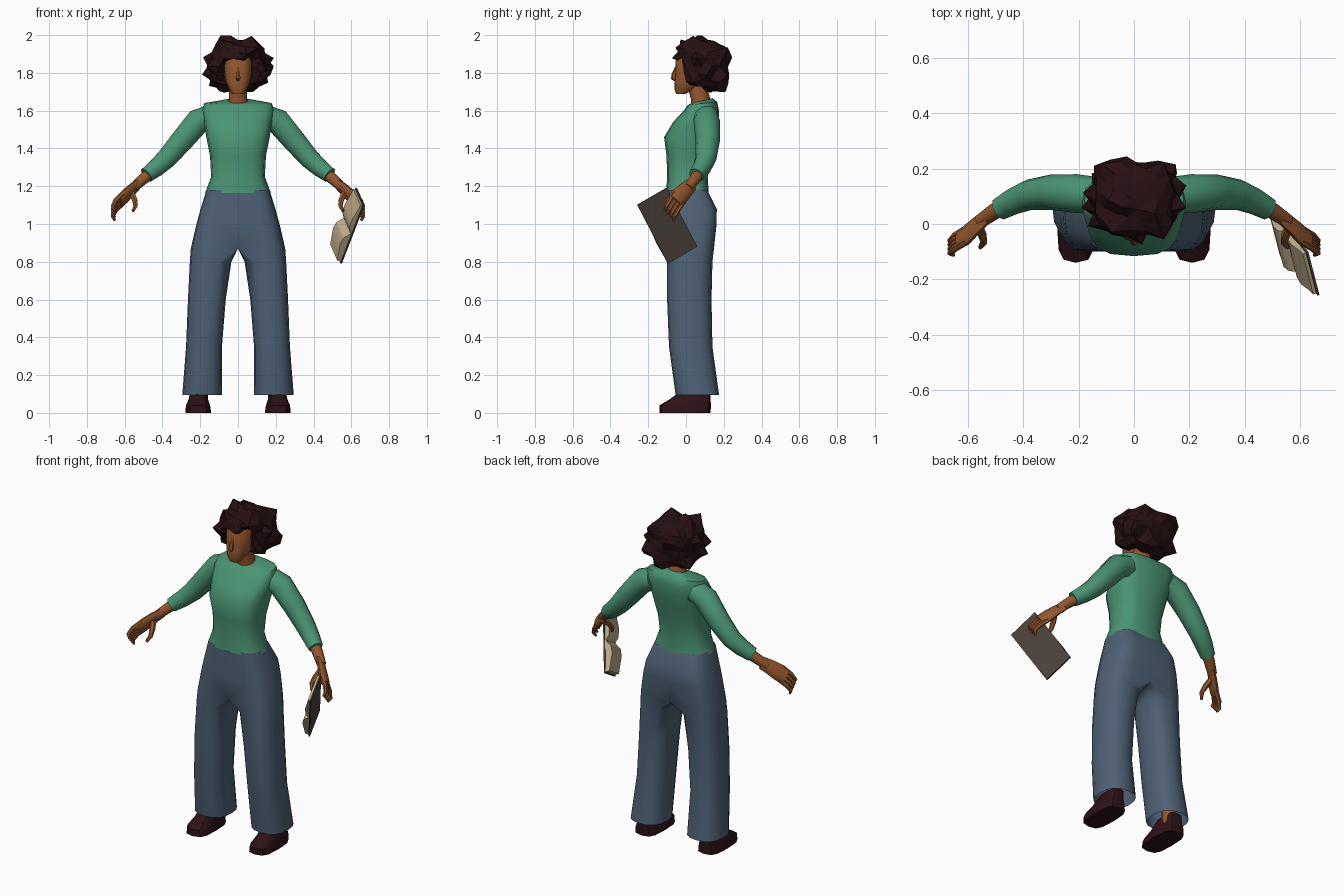
import bpy, bmesh, math, random
from mathutils import Vector

if "Cube" in bpy.data.objects:
    bpy.data.objects.remove(bpy.data.objects["Cube"])
random.seed(4)


def material(name, rgb):
    m = bpy.data.materials.new(name)
    m.use_nodes = True
    m.diffuse_color = (*rgb, 1)
    m.node_tree.nodes["Principled BSDF"].inputs["Base Color"].default_value = (*rgb, 1)
    return m


green = material("green_knit", (0.07, 0.3, 0.175))
denim = material("blue_denim", (0.078, 0.12, 0.18))
skin = material("brown_skin", (0.3, 0.095, 0.028))
dark = material("dark_hair", (0.02, 0.005, 0.006))
leather = material("dark_leather", (0.026, 0.006, 0.008))
paper = material("cream_paper", (0.56, 0.44, 0.28))
board = material("grey_brown_cover", (0.075, 0.057, 0.045))


def finish(name, bm, mat, mirror=False, angle=50):
    bmesh.ops.recalc_face_normals(bm, faces=bm.faces)
    mesh = bpy.data.meshes.new(name)
    bm.to_mesh(mesh)
    bm.free()
    ob = bpy.data.objects.new(name, mesh)
    bpy.context.collection.objects.link(ob)
    mesh.materials.append(mat)
    if mirror:
        mod = ob.modifiers.new("Mirror", "MIRROR")
        mod.merge_threshold = 0.0005
    if angle:
        bpy.ops.object.select_all(action="DESELECT")
        ob.select_set(True)
        bpy.context.view_layer.objects.active = ob
        bpy.ops.object.shade_smooth_by_angle(angle=math.radians(angle))
    return ob


def skin_rings(rings, caps=(True, True)):
    """Join rings of points into a tube."""
    bm = bmesh.new()
    loops = [[bm.verts.new(p) for p in ring] for ring in rings]
    n = len(loops[0])
    for a, b in zip(loops, loops[1:]):
        for i in range(n):
            j = (i + 1) % n
            bm.faces.new((a[i], a[j], b[j], b[i]))
    if caps[0]:
        bm.faces.new(loops[0][::-1])
    if caps[1]:
        bm.faces.new(loops[-1])
    return bm


def power(v, p):
    return math.copysign(abs(v) ** p, v) if abs(v) > 1e-6 else 0


def level_ring(z, cx, half, front, back, p=0.8, tilt=0, n=16, joined=False):
    """Horizontal rounded ring; joined flattens its inner side onto x = 0."""
    points = []
    for i in range(n):
        c, s = math.cos(math.tau * i / n), math.sin(math.tau * i / n)
        inner = joined and c < -0.01
        x = 0 if inner else cx + half * power(c, p)
        sy = power(s, 0.15 if inner else p)
        points.append((x, (front + back) / 2 + (back - front) / 2 * sy, z + tilt * sy))
    return points


def tube(name, path, mat, side=(0, 1, 0), wide=1, n=10, mirror=True, caps=(True, True)):
    """Tube through (x, y, z, radius) stations, widened along side."""
    pts = [Vector(q[:3]) for q in path]
    rings = []
    for i, q in enumerate(path):
        t = (pts[min(i + 1, len(pts) - 1)] - pts[max(i - 1, 0)]).normalized()
        u = Vector(side)
        u = (u - t * u.dot(t)).normalized()
        v = t.cross(u)
        angles = [math.tau * k / n for k in range(n)]
        rings.append([pts[i] + q[3] * (u * wide * math.cos(a) + v * math.sin(a)) for a in angles])
    return finish(name, skin_rings(rings, caps), mat, mirror)


# Sweater body: hem, waist, chest, shoulders, neckline
torso = [
    (1.165, 0.174, -0.105, 0.12, 0), (1.25, 0.142, -0.1, 0.115, 0),
    (1.36, 0.148, -0.103, 0.13, 0), (1.46, 0.168, -0.116, 0.155, 0),
    (1.54, 0.18, -0.068, 0.172, 0), (1.6, 0.192, -0.012, 0.175, 0),
    (1.638, 0.18, 0.01, 0.165, 0.008), (1.652, 0.068, 0.022, 0.14, 0.014),
]
finish("sweater_body", skin_rings([level_ring(z, 0, w, f, b, 0.72, t) for z, w, f, b, t in torso],
                                  (False, True)), green)

# Sleeves and forearms
tube("sleeves", [(0.14, 0.105, 1.57, 0.066), (0.21, 0.11, 1.545, 0.07), (0.3, 0.115, 1.438, 0.064),
                 (0.38, 0.105, 1.345, 0.056), (0.43, 0.085, 1.3, 0.05), (0.485, 0.055, 1.258, 0.042)], green)
tube("forearms", [(0.44, 0.08, 1.285, 0.032), (0.5, 0.048, 1.24, 0.031), (0.555, 0.01, 1.19, 0.026)], skin)

# Hands: palm, four curled fingers, thumb
across = Vector((0, 0.65, -0.75))
tube("palms", [(0.53, 0.027, 1.208, 0.018), (0.565, -0.002, 1.18, 0.021),
               (0.6, -0.035, 1.145, 0.024), (0.63, -0.058, 1.118, 0.021)], skin, across, 2)
for i in range(4):
    k = (i - 1.5) * 0.023
    curl = [(0.605, -0.04, 1.14, 0.014), (0.647, -0.065, 1.1, 0.013),
            (0.664, -0.083, 1.066, 0.011), (0.652, -0.09, 1.045, 0.007)]
    tube(f"finger_{i + 1}", [(*(Vector(q[:3]) + across * k), q[3]) for q in curl], skin, across, n=6)
tube("thumbs", [(0.565, -0.005, 1.17, 0.018), (0.548, -0.04, 1.13, 0.016),
                (0.542, -0.065, 1.1, 0.013), (0.556, -0.085, 1.068, 0.008)], skin, n=6)

# Wide trousers: one half, mirrored and welded above the crotch
leg = [
    (0.095, 0.19, 0.105, -0.055, 0.175), (0.35, 0.18, 0.095, -0.09, 0.14),
    (0.6, 0.165, 0.1, -0.1, 0.135), (0.8, 0.145, 0.11, -0.1, 0.14),
    (0.87, 0.13, 0.12, -0.1, 0.148), (1.0, 0.12, 0.1, -0.1, 0.162),
    (1.08, 0.11, 0.088, -0.1, 0.163), (1.18, 0.09, 0.077, -0.098, 0.113),
]
bm = skin_rings([level_ring(*r, joined=r[0] > 0.85) for r in leg], (False, False))
seam = [f for f in bm.faces if all(v.co.x < 1e-4 for v in f.verts)]
bmesh.ops.delete(bm, geom=seam, context="FACES")
finish("trousers", bm, denim, True)

# Ankles and shoes
tube("ankles", [(0.2, 0.07, 0.06, 0.04), (0.19, 0.06, 0.28, 0.045)], skin)
shoe = [(0, 0.21, 0.068, -0.14, 0.13), (0.04, 0.212, 0.064, -0.14, 0.132),
        (0.07, 0.21, 0.052, -0.09, 0.13), (0.12, 0.208, 0.044, -0.02, 0.13)]
finish("shoes", skin_rings([level_ring(*r, p=0.6, n=12) for r in shoe]), leather, True, 35)

# Neck, head, nose, ears
tube("neck", [(0, 0.085, 1.6, 0.058), (0, 0.075, 1.67, 0.05), (0, 0.05, 1.76, 0.048)],
     skin, mirror=False)
head = [(1.688, 0.03, -0.052, -0.005), (1.715, 0.048, -0.062, 0.05), (1.75, 0.064, -0.062, 0.11),
        (1.8, 0.075, -0.057, 0.15), (1.86, 0.076, -0.055, 0.16), (1.92, 0.05, -0.03, 0.13)]
finish("head", skin_rings([level_ring(z, 0, w, f, b) for z, w, f, b in head]), skin)
tube("nose", [(0, -0.052, 1.83, 0.007), (0, -0.064, 1.79, 0.013), (0, -0.066, 1.772, 0.014),
              (0, -0.056, 1.76, 0.007)], skin, n=6, mirror=False)

# Hair: a boxy ball with random spikes, hollowed around the face
bm = bmesh.new()
bmesh.ops.create_icosphere(bm, subdivisions=3, radius=1)
for v in bm.verts:
    d = v.co.copy()
    d /= sum(abs(c) ** 2.8 for c in d) ** (1 / 2.8)
    spike = random.uniform(1.08, 1.2) if random.random() < 0.2 else random.uniform(0.9, 1.0)
    x, y, z = d.x * 0.162 * spike, 0.085 + d.y * 0.142 * spike, 1.835 + d.z * 0.143 * spike
    z = min(max(z, 1.685 + random.uniform(0, 0.02)), 1.998)
    if z < 1.872 + random.uniform(-0.012, 0.012):
        edge = 0.03 if abs(x) < 0.085 else -0.015 + max(0, 1.8 - z) * 0.45
        y = max(y, edge + random.uniform(-0.012, 0.012))
    if z < 1.73 and y < 0.1 and abs(x) < 0.09:
        z = 1.74
    v.co = (x, y, z)
finish("hair", bm, dark, angle=0)

# Open book held in the left hand
corner = Vector((0.51, 0.06, 0.88))
along = Vector((0.325, -0.434, 0.84)).normalized()
depth = Vector((0.217, -0.842, -0.489)).normalized()
inward = -along.cross(depth)


def book_part(name, profile, start, end, mat):
    rings = [[corner + along * s + inward * h + depth * d for s, h in profile] for d in (start, end)]
    finish(name, skin_rings(rings), mat, angle=30)


book_part("book_cover", [(0, 0), (0.37, 0), (0.37, 0.008), (0, 0.008)], 0, 0.184, board)
book_part("book_pages", [(0.008, 0.008), (0.012, 0.03), (0.06, 0.038), (0.11, 0.048), (0.15, 0.042),
                         (0.183, 0.012), (0.215, 0.032), (0.27, 0.034), (0.32, 0.024),
                         (0.362, 0.02), (0.362, 0.008)], 0.006, 0.178, paper)
